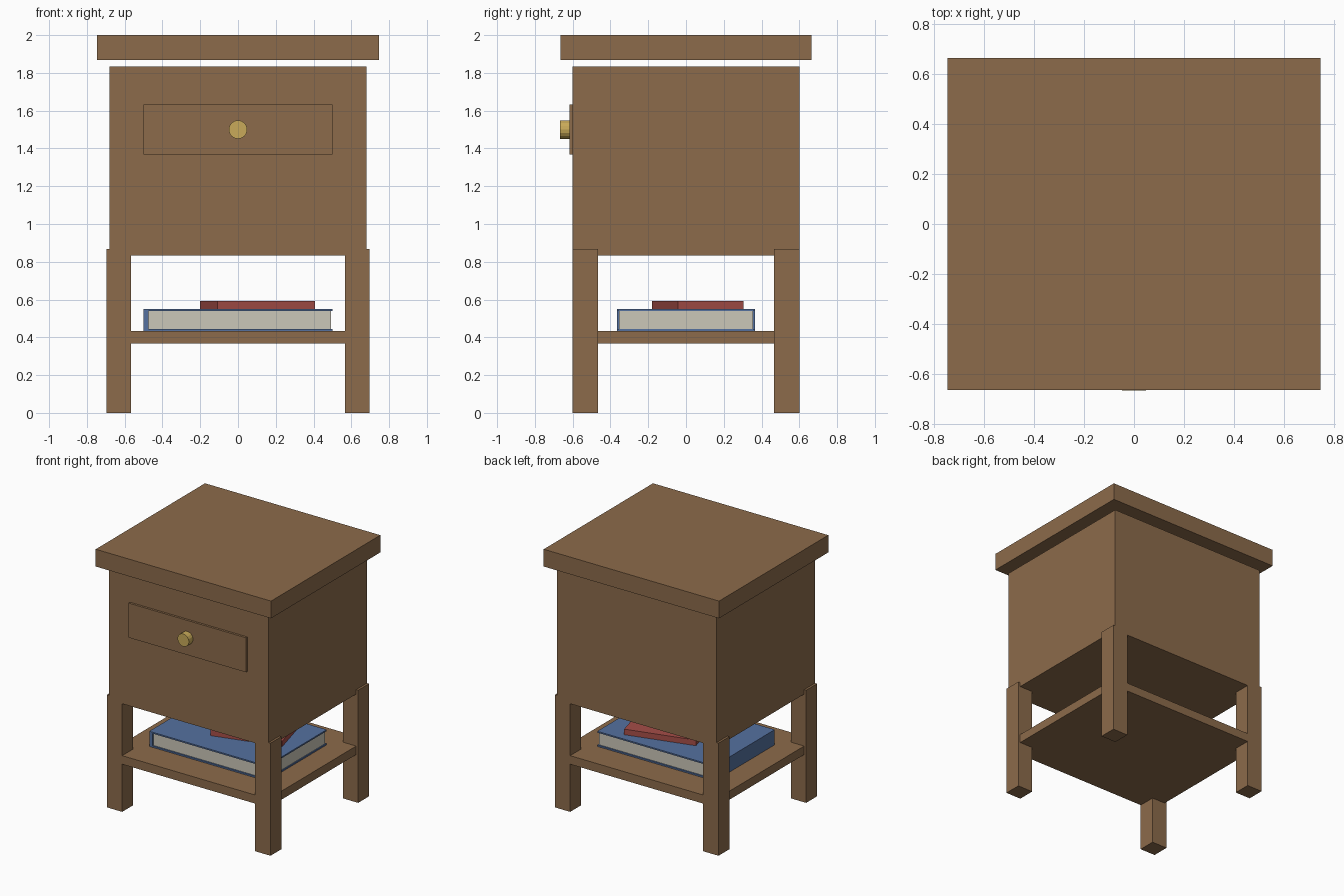
import bpy, math

if "Cube" in bpy.data.objects:
    bpy.data.objects.remove(bpy.data.objects["Cube"])


def material(name, rgb):
    m = bpy.data.materials.new(name)
    m.diffuse_color = (*rgb, 1.0)
    m.use_nodes = True
    m.node_tree.nodes["Principled BSDF"].inputs["Base Color"].default_value = m.diffuse_color
    return m


WOOD = material("brown wood", (0.263, 0.147, 0.070))
BRASS = material("brass", (0.578, 0.402, 0.100))
BLUE = material("blue cover", (0.090, 0.165, 0.350))
PAPER = material("cream paper", (0.600, 0.570, 0.480))
RED = material("red cover", (0.376, 0.075, 0.064))


def box(name, x, y, z, mat, angle=0.0):
    """Box given by (min, max) ranges, optionally turned about its own z axis."""
    bpy.ops.mesh.primitive_cube_add(size=1)
    ob = bpy.context.object
    ob.name = name
    size = [b - a for a, b in (x, y, z)]
    for v in ob.data.vertices:
        v.co = [c * s for c, s in zip(v.co, size)]
    ob.location = [(a + b) / 2 for a, b in (x, y, z)]
    ob.rotation_euler.z = angle
    ob.data.materials.append(mat)
    return ob


# Cabinet: top board floats slightly above the body
box("top_board", (-0.747, 0.747), (-0.665, 0.665), (1.867, 2.0), WOOD)
box("cabinet_body", (-0.68, 0.68), (-0.6, 0.6), (0.833, 1.833), WOOD)
box("shelf", (-0.68, 0.68), (-0.6, 0.6), (0.367, 0.433), WOOD)

# Four legs
for sx, side in ((-1, "left"), (1, "right")):
    for sy, end in ((-1, "front"), (1, "back")):
        box(f"{end}_{side}_leg",
            sorted((sx * 0.567, sx * 0.697)),
            sorted((sy * 0.467, sy * 0.6)), (0, 0.867), WOOD)

# Drawer front and round knob
box("drawer_front", (-0.5, 0.5), (-0.617, -0.59), (1.367, 1.633), WOOD)
bpy.ops.mesh.primitive_cylinder_add(
    vertices=16, radius=0.049, depth=0.06,
    location=(0, -0.637, 1.5), rotation=(math.pi / 2, 0, 0))
knob = bpy.context.object
knob.name = "drawer_knob"
knob.data.materials.append(BRASS)

# Large blue book: two covers, spine on the left, recessed pages
box("blue_bottom_cover", (-0.5, 0.5), (-0.366, 0.366), (0.433, 0.444), BLUE)
box("blue_top_cover", (-0.5, 0.5), (-0.366, 0.366), (0.539, 0.55), BLUE)
box("blue_spine", (-0.5, -0.473), (-0.366, 0.366), (0.444, 0.539), BLUE)
box("blue_book_pages", (-0.473, 0.493), (-0.355, 0.355), (0.444, 0.539), PAPER)

# Small red book lying askew on top
box("red_book", (-0.164, 0.369), (-0.1175, 0.2425), (0.55, 0.593), RED,
    math.radians(15))
